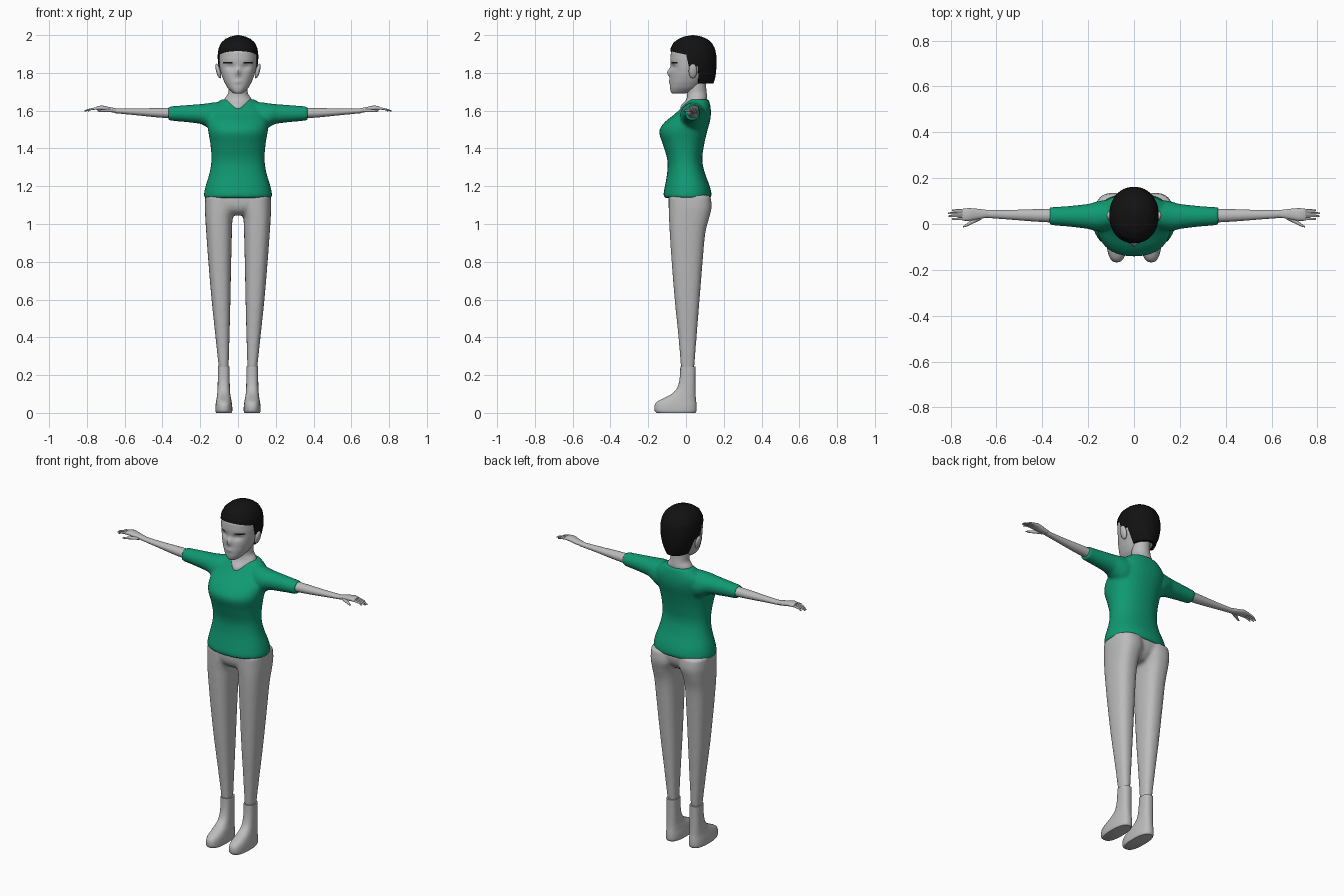
import bpy, bmesh, math
from mathutils import Matrix

if "Cube" in bpy.data.objects:
    bpy.data.objects.remove(bpy.data.objects["Cube"])


def material(name, rgb):
    m = bpy.data.materials.new(name)
    m.diffuse_color = (*rgb, 1)
    m.use_nodes = True
    m.node_tree.nodes["Principled BSDF"].inputs["Base Color"].default_value = m.diffuse_color
    return m


GREY = material("pale grey", (0.5, 0.5, 0.5))
GREEN = material("green cloth", (0.005, 0.32, 0.17))
BLACK = material("black hair", (0.006, 0.006, 0.006))


def spow(v, e):
    return math.copysign(abs(v) ** e, v)


def catmull(rows, steps=4):
    out = []
    for i in range(len(rows) - 1):
        p = [rows[max(0, min(len(rows) - 1, i + k))] for k in (-1, 0, 1, 2)]
        for j in range(steps):
            t = j / steps
            out.append([0.5 * (2 * b + (c - a) * t + (2 * a - 5 * b + 4 * c - d) * t * t
                               + (3 * b - a - 3 * c + d) * t ** 3) for a, b, c, d in zip(*p)])
    out.append(list(rows[-1]))
    return out


def skin(bm, rings, caps=True):
    vs = [[bm.verts.new(p) for p in r] for r in rings]
    n = len(vs[0])
    for a, b in zip(vs, vs[1:]):
        for i in range(n):
            bm.faces.new((a[i], a[(i + 1) % n], b[(i + 1) % n], b[i]))
    if caps:
        bm.faces.new(vs[0])
        bm.faces.new(vs[-1])


def loft(bm, rows, axis="z", e=0.9, n=32, steps=4):
    """rows: (position on axis, u min, u max, v min, v max)"""
    rings = []
    for t, u0, u1, v0, v1 in catmull(rows, steps):
        ring = []
        for k in range(n):
            a = 2 * math.pi * k / n
            u = (u0 + u1) / 2 + (u1 - u0) / 2 * spow(math.cos(a), e)
            v = (v0 + v1) / 2 + (v1 - v0) / 2 * spow(math.sin(a), e)
            ring.append((u, v, t) if axis == "z" else (t, u, v))
        rings.append(ring)
    skin(bm, rings)


def sym(rows):
    return [(z, -w, w, y0, y1) for z, w, y0, y1 in rows]


def finish(name, bm, mats, mirror=False, remesh=0, angle=50):
    if mirror:
        geo = bmesh.ops.duplicate(bm, geom=bm.verts[:] + bm.edges[:] + bm.faces[:])["geom"]
        for v in geo:
            if isinstance(v, bmesh.types.BMVert):
                v.co.x *= -1
    bmesh.ops.recalc_face_normals(bm, faces=bm.faces[:])
    me = bpy.data.meshes.new(name)
    bm.to_mesh(me)
    bm.free()
    ob = bpy.data.objects.new(name, me)
    bpy.context.collection.objects.link(ob)
    for m in mats:
        me.materials.append(m)
    bpy.ops.object.select_all(action="DESELECT")
    ob.select_set(True)
    bpy.context.view_layer.objects.active = ob
    if remesh:
        r = ob.modifiers.new("blend", "REMESH")
        r.mode, r.voxel_size, r.use_smooth_shade = "VOXEL", remesh, True
        s = ob.modifiers.new("soften", "SMOOTH")
        s.factor, s.iterations = 0.5, 5
    else:
        bpy.ops.object.shade_smooth_by_angle(angle=math.radians(angle))
    return ob


# shirt: sleeves (mirrored) blended into the torso
bm = bmesh.new()
for side in (1, -1):
    loft(bm, [(side * x, *r) for x, *r in [
        (.05, 0, .1, 1.51, 1.648), (.12, -.028, .105, 1.49, 1.645), (.17, -.03, .096, 1.515, 1.638),
        (.20, -.022, .088, 1.53, 1.635), (.28, -.012, .079, 1.54, 1.629),
        (.368, -.005, .073, 1.548, 1.622)]], "x", 1)
loft(bm, sym([(1.138, .18, -.116, .133), (1.16, .18, -.119, .135), (1.2, .172, -.112, .126),
              (1.27, .151, -.1, .1), (1.34, .141, -.099, .086), (1.42, .146, -.122, .096),
              (1.49, .158, -.142, .112), (1.54, .163, -.112, .126), (1.58, .158, -.062, .132),
              (1.62, .138, -.02, .13), (1.66, .088, .015, .12)]))
finish("shirt", bm, [GREEN], remesh=.008)

# trousers: two legs and the hips
bm = bmesh.new()
loft(bm, [(.23, .05, .101, -.026, .043), (.4, .045, .119, -.04, .056), (.6, .04, .14, -.06, .072),
          (.8, .036, .157, -.076, .088), (.95, .032, .168, -.086, .102), (1.03, .028, .173, -.09, .122),
          (1.09, .01, .176, -.092, .136), (1.15, .01, .174, -.092, .13)], e=.8)
geo = bmesh.ops.duplicate(bm, geom=bm.verts[:] + bm.edges[:] + bm.faces[:])["geom"]
for v in geo:
    if isinstance(v, bmesh.types.BMVert):
        v.co.x *= -1
loft(bm, sym([(1.045, .05, -.05, .07), (1.07, .11, -.08, .1), (1.1, .165, -.092, .118),
              (1.14, .174, -.094, .125), (1.17, .165, -.09, .115)]), e=.85)
finish("trousers", bm, [GREY], remesh=.009)

# boots
bm = bmesh.new()
loft(bm, [(0, .034, .116, -.155, .05), (.012, .03, .12, -.166, .056), (.04, .031, .119, -.166, .056),
          (.06, .034, .116, -.152, .054), (.078, .037, .113, -.118, .052), (.1, .041, .11, -.077, .051),
          (.13, .043, .108, -.048, .05), (.18, .044, .107, -.034, .05), (.245, .044, .107, -.03, .051)],
     e=.8)
finish("boots", bm, [GREY], mirror=True)

# forearms
bm = bmesh.new()
loft(bm, [(.3, .004, .067, 1.557, 1.616), (.42, .01, .065, 1.564, 1.614), (.55, .02, .061, 1.577, 1.611),
          (.655, .028, .061, 1.587, 1.611)], "x", 1)
finish("forearms", bm, [GREY], mirror=True)

# hands: palm, four fingers, thumb
bm = bmesh.new()
loft(bm, [(.63, .03, .06, 1.588, 1.609), (.68, .021, .066, 1.593, 1.619), (.72, .014, .069, 1.601, 1.627),
          (.75, .015, .066, 1.603, 1.622)], "x", .85, 20)
for i, length in enumerate((.795, .81, .812, .795)):
    y = .022 + i * .0125
    loft(bm, [(.735, y - .006, y + .006, 1.606, 1.62), (.775, y - .005, y + .005, 1.603, 1.614),
              (length - .004, y - .004, y + .004, 1.596, 1.604),
              (length, y - .002, y + .002, 1.597, 1.601)], "x", 1, 10, 3)
loft(bm, [(.665, .02, .042, 1.592, 1.608), (.70, .003, .024, 1.592, 1.608), (.73, -.011, .002, 1.593, 1.605),
          (.745, -.015, -.009, 1.596, 1.602)], "x", 1, 10, 3)
finish("hands", bm, [GREY], mirror=True)

# neck and the skin showing in the neckline
bm = bmesh.new()
loft(bm, sym([(1.58, .03, -.02, .09), (1.62, .045, -.029, .1), (1.65, .072, -.005, .11),
              (1.668, .068, .004, .112), (1.69, .053, .006, .11), (1.72, .05, .006, .107),
              (1.78, .05, .005, .107)]), e=1)
finish("neck", bm, [GREY])


def profile_point(table, z, a, e):
    z = max(table[0][0], min(table[-1][0], z))
    for p, q in zip(table, table[1:]):
        if z <= q[0]:
            t = (z - p[0]) / (q[0] - p[0])
            w, f, b = [p[i] + (q[i] - p[i]) * t for i in (1, 2, 3)]
            break
    return [w * spow(math.cos(a), e), (f + b) / 2 + (b - f) / 2 * spow(math.sin(a), e), z]


def bump(x, z, cz, rx, rz, cx=0):
    return math.exp(-((abs(x) - cx) / rx) ** 2 - ((z - cz) / rz) ** 2)


# head with nose, eye sockets and lips pushed into the rings; brows by height
HEAD = [(1.69, .022, -.072, -.01), (1.70, .036, -.081, .03), (1.72, .055, -.085, .065),
        (1.75, .072, -.085, .09), (1.79, .088, -.083, .12), (1.83, .098, -.08, .14),
        (1.87, .101, -.083, .15), (1.91, .1, -.08, .15), (1.97, .07, -.04, .11)]
ANG = [2 * math.pi * k / 72 for k in range(72)]
rings = []
for k in range(35):
    ring = []
    for a in ANG:
        p = profile_point(HEAD, 1.69 + .008 * k, a, .9)
        x, z = p[0], p[2]
        if p[1] < 0:
            p[1] += (.012 * bump(x, z, 1.832, .024, .015, .042) - .018 * bump(x, z, 1.803, .014, .022)
                     - .006 * bump(x, z, 1.754, .02, .011))
        ring.append(p)
    rings.append(ring)
bm = bmesh.new()
skin(bm, rings)
for f in bm.faces:
    c = f.calc_center_median()
    if c.y < 0 and abs(c.z - 1.854) < .003 and .028 < abs(c.x) < .08:
        f.material_index = 1
finish("head", bm, [GREY, BLACK])

# ears
bm = bmesh.new()
bmesh.ops.create_uvsphere(bm, u_segments=16, v_segments=10, radius=1,
                          matrix=Matrix.Translation((.104, .036, 1.81))
                          @ Matrix.Rotation(.25, 4, "Y") @ Matrix.Diagonal((.012, .022, .04, 1)))
finish("ears", bm, [GREY], mirror=True)

# hair cap whose lower edge follows the hairline
HAIR = [(1.745, .066, -.07, .146), (1.77, .08, -.075, .154), (1.80, .094, -.08, .159),
        (1.85, .106, -.085, .162), (1.89, .108, -.087, .161), (1.93, .103, -.081, .153),
        (1.96, .089, -.066, .136), (1.98, .067, -.04, .112), (1.993, .038, -.008, .08),
        (2.0, .004, .033, .041)]


def hairline(s):
    if s < -.2:
        return 1.895 + .025 * (-s - .2)
    return 1.835 if s < .18 else 1.745


rings = []
for k in range(27):
    t = (k / 26) ** 1.6
    rings.append([profile_point(HAIR, 2.0 - t * (2.0 - hairline(math.sin(a))), a, .92) for a in ANG])
rings.append([(x * .85, .04 + (y - .04) * .85, z) for x, y, z in rings[-1]])
bm = bmesh.new()
skin(bm, rings, caps=False)
bm.verts.ensure_lookup_table()
bm.faces.new(bm.verts[:72])
finish("hair", bm, [BLACK])
